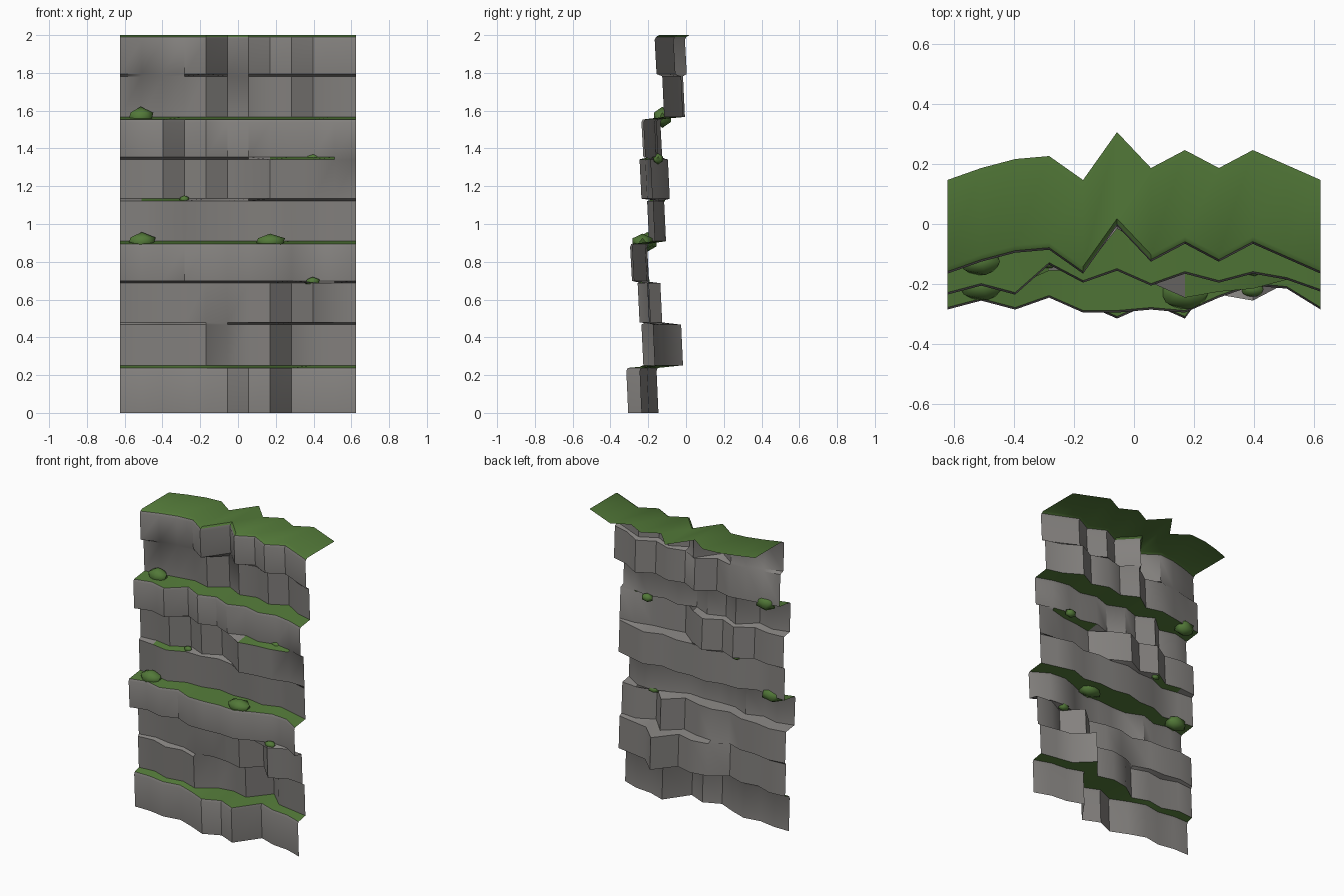
import bpy, bmesh

if "Cube" in bpy.data.objects:
    bpy.data.objects.remove(bpy.data.objects["Cube"])

# column positions, strata heights and front depth (cm) of each rock layer
XS = [-0.624 + 1.248 * i / 11 for i in range(12)]
ZS = [0, 0.248, 0.475, 0.695, 0.905, 1.13, 1.35, 1.563, 1.79, 2.0]
DEPTH = [
    [-22, -22, -24, -22, -26, -31, -26, -31, -15, -19, -20, -24],
    [-18, -17, -21, -19, -23, -15, -13, -16, -2, -13, -15, -17],
    [-18, -16, -18, -18, -22, -19, -20, -23, -13, -25, -19, -20],
    [-28, -25, -28, -24, -29, -29, -28, -29, -24, -20, -21, -28],
    [-17, -18, -20, -15, -15, -12, -14, -13, -15, -11, -14, -17],
    [-16, -15, -17, -10, -15, -9, -15, -24, -22, -21, -18, -18],
    [-23, -20, -23, -13, -19, -15, -20, -16, -19, -16, -18, -22],
    [-12, -10, -8, -6, -9, -1, -7, -4, -8, -2, -9, -12],
    [-16, -12, -9, -8, -16, 0, -12, -6, -12, -6, -11, -16],
]
GRASSY = (0, 3, 6)


def material(name, rgb):
    m = bpy.data.materials.new(name)
    m.diffuse_color = (*rgb, 1)
    m.use_nodes = True
    m.node_tree.nodes["Principled BSDF"].inputs["Base Color"].default_value = m.diffuse_color
    return m


green = material("grass_green", (0.085, 0.19, 0.04))
stone = material("stone_grey", (0.23, 0.22, 0.21))


def row(layer, z, dy=0.0):
    return [(x, d / 100 + dy, z) for x, d in zip(XS, DEPTH[layer])]


def finish(bm, name, mat, angle=0.7):
    bmesh.ops.remove_doubles(bm, verts=bm.verts, dist=1e-5)
    me = bpy.data.meshes.new(name)
    bm.to_mesh(me)
    bm.free()
    ob = bpy.data.objects.new(name, me)
    bpy.context.collection.objects.link(ob)
    me.materials.append(mat)
    bpy.ops.object.select_all(action='DESELECT')
    ob.select_set(True)
    bpy.context.view_layer.objects.active = ob
    bpy.ops.object.shade_smooth_by_angle(angle=angle)
    return ob


def quad(bm, a, b, i):
    bm.faces.new([bm.verts.new(p) for p in (a[i], a[i + 1], b[i + 1], b[i])])


rock, grass = bmesh.new(), bmesh.new()
for n in range(9):
    last = n == 8
    capped = last or n in GRASSY
    low = row(n, ZS[n] + (0.004 if n else 0), 0.004)
    high = row(n, ZS[n + 1] - (0.025 if capped else 0.008), -0.006)
    # rock face of the layer
    for i in range(11):
        quad(rock, low, high, i)
    edge = high
    if capped:
        # rounded brow under the grass
        edge = row(n, ZS[n + 1] - 0.01, 0.001)
        for i in range(11):
            quad(rock, high, edge, i)
    if last:
        # grassy plateau
        lip = row(n, 2.0, 0.018)
        back = row(n, 2.0, 0.307)
        for i in range(11):
            quad(grass, edge, lip, i)
            quad(grass, lip, back, i)
    else:
        # ledge or overhang joining to the layer above
        nxt = row(n + 1, ZS[n + 1] + 0.004, 0.004)
        for i in range(11):
            step = (nxt[i][1] + nxt[i + 1][1] - edge[i][1] - edge[i + 1][1]) / 2
            quad(grass if n in GRASSY or step > 0.035 else rock, edge, nxt, i)

finish(rock, "cliff_wall", stone)
finish(grass, "grass_ledges", green)

# small bushes: x, y, z, radius, height
for k, (x, y, z, r, h) in enumerate([
        (-0.515, -0.125, 1.565, 0.075, 0.056), (-0.51, -0.205, 0.905, 0.082, 0.052),
        (0.17, -0.23, 0.905, 0.088, 0.044), (0.395, -0.148, 1.345, 0.042, 0.03),
        (0.395, -0.218, 0.695, 0.042, 0.025), (-0.285, -0.13, 1.13, 0.03, 0.022)]):
    bm = bmesh.new()
    bmesh.ops.create_icosphere(bm, subdivisions=1, radius=1)
    for v in bm.verts:
        v.co = (x + v.co.x * r, y + v.co.y * r * 0.7, z + v.co.z * h)
    finish(bm, "bush_%d" % (k + 1), green, 0.9)
